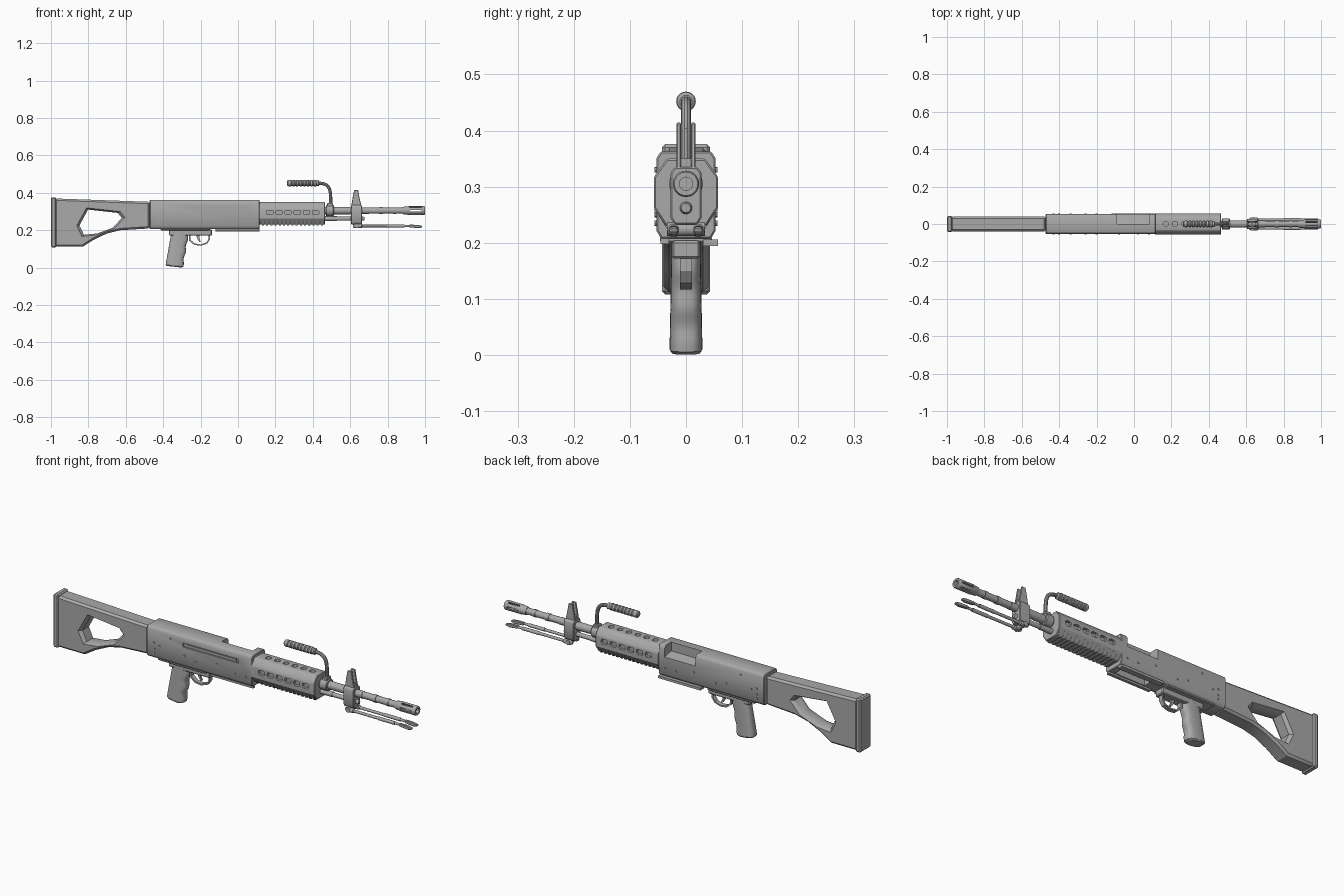
import bpy, bmesh
from math import sin, cos, pi, radians

if "Cube" in bpy.data.objects:
    bpy.data.objects.remove(bpy.data.objects["Cube"])

steel = bpy.data.materials.new("plain grey")
steel.use_nodes = True
steel.diffuse_color = (0.4, 0.4, 0.4, 1)
steel.node_tree.nodes["Principled BSDF"].inputs["Base Color"].default_value = (0.4, 0.4, 0.4, 1)
parts = []


def finish(name, mesh):
    mesh.materials.clear()
    mesh.materials.append(steel)
    ob = bpy.data.objects.new(name, mesh)
    bpy.context.scene.collection.objects.link(ob)
    parts.append(ob)
    return ob


def loft(name, rings, bevel=0):
    """Skin a list of equal-length point rings and cap both ends."""
    bm = bmesh.new()
    rows = [[bm.verts.new(p) for p in r] for r in rings]
    n = len(rows[0])
    for a, b in zip(rows, rows[1:]):
        for i in range(n):
            j = (i + 1) % n
            bm.faces.new((a[i], a[j], b[j], b[i]))
    bm.faces.new(rows[0])
    bm.faces.new(rows[-1][::-1])
    bmesh.ops.recalc_face_normals(bm, faces=bm.faces)
    mesh = bpy.data.meshes.new(name)
    bm.to_mesh(mesh)
    bm.free()
    ob = finish(name, mesh)
    if bevel:
        mod = ob.modifiers.new("bevel", "BEVEL")
        mod.width = bevel
        mod.limit_method = "ANGLE"
        mod.angle_limit = radians(35)
    return ob


def side(name, pts, y0, y1, bevel=0):
    return loft(name, [[(x, y, z) for x, z in pts] for y in (y0, y1)], bevel)


def along(name, pts, x0, x1, bevel=0):
    return loft(name, [[(x, y, z) for y, z in pts] for x in (x0, x1)], bevel)


def box(name, x0, x1, y0, y1, z0, z1, bevel=0):
    return side(name, [(x0, z0), (x1, z0), (x1, z1), (x0, z1)], y0, y1, bevel)


def lathe(name, profile, y, z, n=20):
    circle = [2 * pi * i / n for i in range(n)]
    return loft(name, [[(x, y + r * cos(a), z + r * sin(a)) for a in circle] for x, r in profile])


def pin(name, x, z, r, y0, y1, n=12):
    pts = [(x + r * cos(2 * pi * i / n), z + r * sin(2 * pi * i / n)) for i in range(n)]
    return side(name, pts, y0, y1)


def mirror(half):
    return half + [(-y, z) for y, z in reversed(half)]


def bake(ob):
    bpy.context.view_layer.update()
    dg = bpy.context.evaluated_depsgraph_get()
    mesh = bpy.data.meshes.new_from_object(ob.evaluated_get(dg))
    ob.modifiers.clear()
    ob.data = mesh


def cut(ob, cutters):
    for c in cutters:
        mod = ob.modifiers.new("cut", "BOOLEAN")
        mod.operation = "DIFFERENCE"
        mod.solver = "EXACT"
        mod.object = c
    bake(ob)
    for c in cutters:
        parts.remove(c)
        bpy.data.objects.remove(c)


def tube(name, pts, r):
    cu = bpy.data.curves.new(name, "CURVE")
    cu.dimensions = "3D"
    cu.bevel_depth = r
    cu.bevel_resolution = 3
    cu.use_fill_caps = True
    sp = cu.splines.new("NURBS")
    sp.points.add(len(pts) - 1)
    for p, (x, z) in zip(sp.points, pts):
        p.co = (x, 0, z, 1)
    sp.order_u = 3
    sp.use_endpoint_u = True
    tmp = bpy.data.objects.new(name, cu)
    bpy.context.scene.collection.objects.link(tmp)
    bpy.context.view_layer.update()
    mesh = bpy.data.meshes.new_from_object(tmp.evaluated_get(bpy.context.evaluated_depsgraph_get()))
    bpy.data.objects.remove(tmp)
    return finish(name, mesh)


# Shoulder stock with a flared opening
stock = side("stock", [(-.98, .37), (-.47, .352), (-.47, .21), (-.63, .2), (-.7, .183),
                       (-.77, .15), (-.83, .112), (-.98, .112)], -.04, .04, .01)
hole = [(-.81, .32), (-.63, .3), (-.605, .27), (-.66, .21), (-.755, .175), (-.835, .167), (-.862, .225)]
hx, hz = -.74, .24
flare = [[(hx + (x - hx) * s, y, hz + (z - hz) * s) for x, z in hole]
         for y, s in ((-.06, 1.16), (-.025, .88), (.025, .88), (.06, 1.16))]
cut(stock, [loft("opening", flare)])
box("butt_plate", -1, -.972, -.043, .043, .108, .376, .006)

# Receiver with feed recess, side slot and bottom opening
body = mirror([(.044, .207), (.053, .222), (.053, .35), (.045, .363)])
receiver = along("receiver", body, -.472, .116, .003)
cut(receiver, [along("feed", [(0, .42), (0, .318), (.08, .302), (.08, .42)], -.09, .082),
               box("slot", -.27, .04, -.08, -.045, .308, .328),
               box("well", -.08, .085, -.025, .025, .18, .235)])
box("bolt_strip", -.25, .025, -.05, -.043, .313, .323)
box("bottom_rail", -.12, .115, .03, .057, .194, .206)
box("bottom_rail_right", -.12, .115, -.045, -.03, .198, .208)
box("lower_frame", -.415, -.15, -.046, .046, .2, .212, .003)
for s in (-1, 1):
    for x, z in [(-.34, .33), (-.43, .285), (-.4, .275), (-.43, .255), (-.26, .265), (-.2, .25),
                 (-.08, .272), (.02, .25), (.08, .25), (-.43, .235)]:
        pin("rivet", x, z, .005, s * .05, s * .0565, 8)

# Octagonal handguard with vents and a ribbed underside
guard = along("handguard", mirror([(.036, .23), (.057, .262), (.057, .318), (.034, .35)]), .112, .465, .003)
vents = []
for i in range(6):
    x = .17 + i * .049
    pill = [(x + a, .295 + b) for a, b in [(-.017, -.006), (-.011, -.012), (.011, -.012), (.017, -.006),
                                           (.017, .006), (.011, .012), (-.011, .012), (-.017, .006)]]
    for s in (-1, 1):
        vents.append(side("vent", pill, s * .043, s * .07))
    ring = [(2 * pi * k / 12) for k in range(12)]
    vents.append(loft("vent", [[(x + .014 * cos(a), .014 * sin(a), z) for a in ring] for z in (.336, .37)]))
cut(guard, vents)
for i in range(15):
    x = .128 + i * .0225
    along("guard_rib", mirror([(.034, .225), (.054, .257), (.05, .265), (.03, .24)]), x, x + .011)

# Barrel, gas tube and slotted muzzle
lathe("barrel", [(.45, .02), (.6, .02), (.6, .018), (.7, .018), (.7, .0165), (.755, .0165), (.755, .0185),
                 (.775, .0185), (.775, .016), (.83, .016), (.83, .018), (.845, .018), (.845, .016), (.91, .016)],
      0, .305)
lathe("gas_tube", [(.45, .013), (.53, .013), (.53, .011), (.67, .011), (.675, .008)], 0, .262, 16)
muzzle = lathe("flash_hider", [(.88, .018), (.888, .021), (.905, .021), (.91, .0235), (.995, .0235), (1, .021)], 0, .305)
slots = [lathe("bore", [(.91, .012), (1.02, .012)], 0, .305, 16)]
for i in range(6):
    a = i * pi / 3
    rect = [(.005, -.004), (.04, -.004), (.04, .004), (.005, .004)]
    slots.append(along("slit", [(u * cos(a) - v * sin(a), .305 + u * sin(a) + v * cos(a)) for u, v in rect], .918, .98))
cut(muzzle, slots)

# Front sight block and ears
along("sight_block", mirror([(.02, .232), (.028, .245), (.028, .325), (.02, .335)]), .605, .662, .003)
box("sight_base", .612, .652, -.017, .017, .33, .35)
for s in (-1, 1):
    side("sight_ear", [(.606, .33), (.612, .37), (.621, .414), (.643, .414), (.65, .37), (.66, .33)],
         s * .009, s * .017, .002)
box("sight_post", .629, .635, -.003, .003, .34, .405)

# Folded bipod
pin("bipod_pivot", .635, .224, .012, -.034, .034)
for s in (-1, 1):
    lathe("bipod_leg", [(.615, .007), (.625, .011), (.66, .011), (.665, .007), (.8, .007), (.8, .0085),
                        (.89, .0085), (.89, .006), (.925, .006)], s * .023, .223, 12)
    side("bipod_foot", [(.915, .216), (.965, .211), (.985, .216), (.985, .224), (.96, .229), (.915, .23)],
         s * .014, s * .03, .003)

# Carrying handle
lathe("handle_collar", [(.47, .027), (.474, .03), (.508, .03), (.512, .027)], 0, .305)
box("handle_lug", .476, .508, -.016, .016, .32, .345, .003)
tube("handle_rod", [(.495, .33), (.497, .385), (.488, .43), (.46, .452), (.42, .452)], .009)
grip_profile = [(.262, .011), (.266, .016)]
for i in range(8):
    x = .274 + i * .019
    grip_profile += [(x, .0175), (x + .009, .0175), (x + .012, .0145), (x + .016, .0145)]
lathe("handle_grip", grip_profile + [(.43, .0165), (.434, .011)], 0, .452)

# Pistol grip with finger waves
rings = []
for i in range(21):
    t = i / 20
    row = []
    end = .86 if i in (0,) else 1
    for k in range(24):
        a = 2 * pi * k / 24
        c, s = cos(a), sin(a)
        px = .046 * end * abs(c) ** .65 * (1 if c > 0 else -1)
        py = (.0295 - .004 * t) * end * abs(s) ** .65 * (1 if s > 0 else -1)
        px += .003 * sin(t * 6 * pi) * max(c, 0)
        row.append((-.342 + .034 * t + px, py, .005 + .195 * max(t, 0) - px * .11 * (1 - t)))
    if i == 1:
        row = [(x, y, z - .004) for x, y, z in row]
    rings.append(row)
loft("pistol_grip", rings)

# Trigger group
box("trigger_housing", -.37, -.14, -.025, .025, .172, .204, .004)
guard_path = [(-.262, .18), (-.262, .145), (-.235, .122), (-.2, .117), (-.165, .128), (-.15, .15), (-.15, .18)]
inner = [(-.2 + (x + .2) * .86, .18 + (z - .18) * .88) for x, z in guard_path]
side("trigger_guard", guard_path + inner[::-1], -.011, .011)
side("trigger", [(-.225, .18), (-.205, .18), (-.207, .16), (-.199, .138), (-.206, .136), (-.218, .155)], -.005, .005)

# Apply bevels and shade round parts smooth
for ob in parts:
    if ob.modifiers:
        bake(ob)
bpy.ops.object.select_all(action="DESELECT")
for ob in parts:
    ob.select_set(True)
bpy.context.view_layer.objects.active = parts[0]
bpy.ops.object.shade_smooth_by_angle(angle=radians(32))
